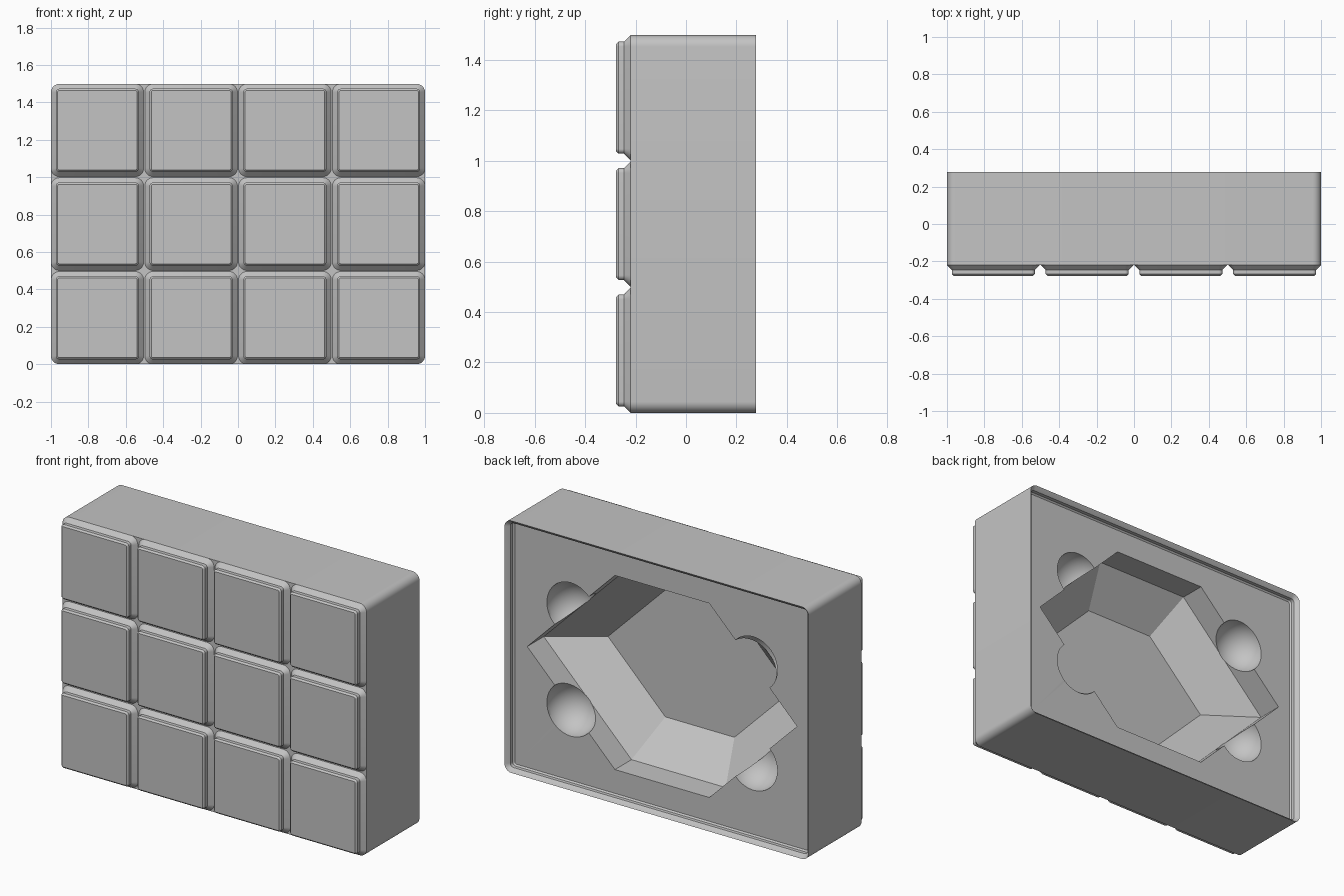
import bpy, bmesh, math

if "Cube" in bpy.data.objects:
    bpy.data.objects.remove(bpy.data.objects["Cube"], do_unlink=True)

MM = 2 / 167.5            # model units per millimetre
PITCH = 42 * MM           # spacing of the grid feet
MID_Z = 62.75 * MM        # half of the body height
BACK = 0.277              # rim plane
FRONT = -0.277            # foot plane
FLOOR = BACK - 4.4 * MM   # recessed deck inside the rim

grey = bpy.data.materials.new("plain grey")
grey.use_nodes = True
colour = (0.55, 0.55, 0.55, 1)
grey.diffuse_color = colour
grey.node_tree.nodes["Principled BSDF"].inputs["Base Color"].default_value = colour


def rounded_rect(w, h, r, steps=8):
    """Outline of a rounded rectangle in x, z."""
    pts = []
    for k, (sx, sz) in enumerate(((1, 1), (-1, 1), (-1, -1), (1, -1))):
        for i in range(steps + 1):
            a = math.radians(90) * (k + i / steps)
            pts.append((sx * (w / 2 - r) + r * math.cos(a),
                        sz * (h / 2 - r) + r * math.sin(a)))
    return pts


def six_sided(inset):
    """Long hexagon with 45 degree ends, offset inwards."""
    h, tip, x = 0.577 - inset, 0.887 - 1.414 * inset, 0.31 - 0.414 * inset
    return [(x, h), (-x, h), (-tip, 0), (-x, -h), (x, -h), (tip, 0)]


def loft(name, rings, cap_last=True):
    """Skin a list of (y, outline) rings into an object."""
    bm = bmesh.new()
    loops = [[bm.verts.new((x, y, z)) for x, z in pts] for y, pts in rings]
    n = len(loops[0])
    for a, b in zip(loops, loops[1:]):
        for i in range(n):
            j = (i + 1) % n
            bm.faces.new((a[i], a[j], b[j], b[i]))
    bm.faces.new(loops[0])
    if cap_last:
        bm.faces.new(loops[-1])
    bmesh.ops.recalc_face_normals(bm, faces=bm.faces)
    return finish(name, bm)


def finish(name, bm):
    mesh = bpy.data.meshes.new(name)
    bm.to_mesh(mesh)
    bm.free()
    mesh.materials.append(grey)
    obj = bpy.data.objects.new(name, mesh)
    bpy.context.collection.objects.link(obj)
    return obj


def activate(obj):
    bpy.ops.object.select_all(action='DESELECT')
    obj.select_set(True)
    bpy.context.view_layer.objects.active = obj


def carve(obj, cutter):
    """Subtract the cutter, then discard it."""
    cutter.hide_render = True
    mod = obj.modifiers.new("carve", 'BOOLEAN')
    mod.operation = 'DIFFERENCE'
    mod.solver = 'EXACT'
    mod.object = cutter
    activate(obj)
    bpy.ops.object.modifier_apply(modifier=mod.name)
    bpy.data.objects.remove(cutter, do_unlink=True)


def body_ring(inset):
    return rounded_rect((167.5 - 2 * inset) * MM, (125.5 - 2 * inset) * MM,
                        (3.75 - inset) * MM)


# Body with a stepped stacking rim around the recessed deck
body = loft("bin_body", [
    (FRONT + 4.75 * MM, body_ring(0)),
    (BACK, body_ring(0)),
    (BACK - 0.05 * MM, body_ring(0.1)),
    (BACK - 1.9 * MM, body_ring(1.9)),
    (BACK - 3.7 * MM, body_ring(1.9)),
    (FLOOR, body_ring(2.6))])

# Pocket: straight walls, then sloping in to a flat bottom
carve(body, loft("pocket_cutter", [
    (BACK + 0.1, six_sided(0)),
    (FLOOR - 0.155, six_sided(0)),
    (FLOOR - 0.355, six_sided(0.2))]))

# Four round finger scoops on the sloping pocket edges
for sx in (1, -1):
    for sz in (1, -1):
        bm = bmesh.new()
        bmesh.ops.create_uvsphere(bm, u_segments=48, v_segments=24, radius=0.158)
        bmesh.ops.translate(bm, verts=bm.verts, vec=(sx * 0.6, FLOOR, sz * 0.298))
        carve(body, finish("scoop_cutter", bm))
body.location.z = MID_Z
activate(body)
bpy.ops.object.shade_smooth_by_angle()


# Grid of stepped feet on the front
def foot_ring(size, r):
    return rounded_rect(size * MM, size * MM, r * MM)


first = loft("grid_foot", [
    (FRONT, foot_ring(35.6, 0.8)),
    (FRONT + 0.8 * MM, foot_ring(37.2, 1.6)),
    (FRONT + 2.6 * MM, foot_ring(37.2, 1.6)),
    (FRONT + 4.75 * MM, foot_ring(41.5, 3.75))], cap_last=False)
activate(first)
bpy.ops.object.shade_smooth_by_angle()
for col in range(4):
    for row in range(3):
        foot = first
        if col or row:
            foot = first.copy()
            bpy.context.collection.objects.link(foot)
        foot.name = f"grid_foot_{col + 1}_{row + 1}"
        foot.location = ((col - 1.5) * PITCH, 0, MID_Z + (row - 1) * PITCH)
